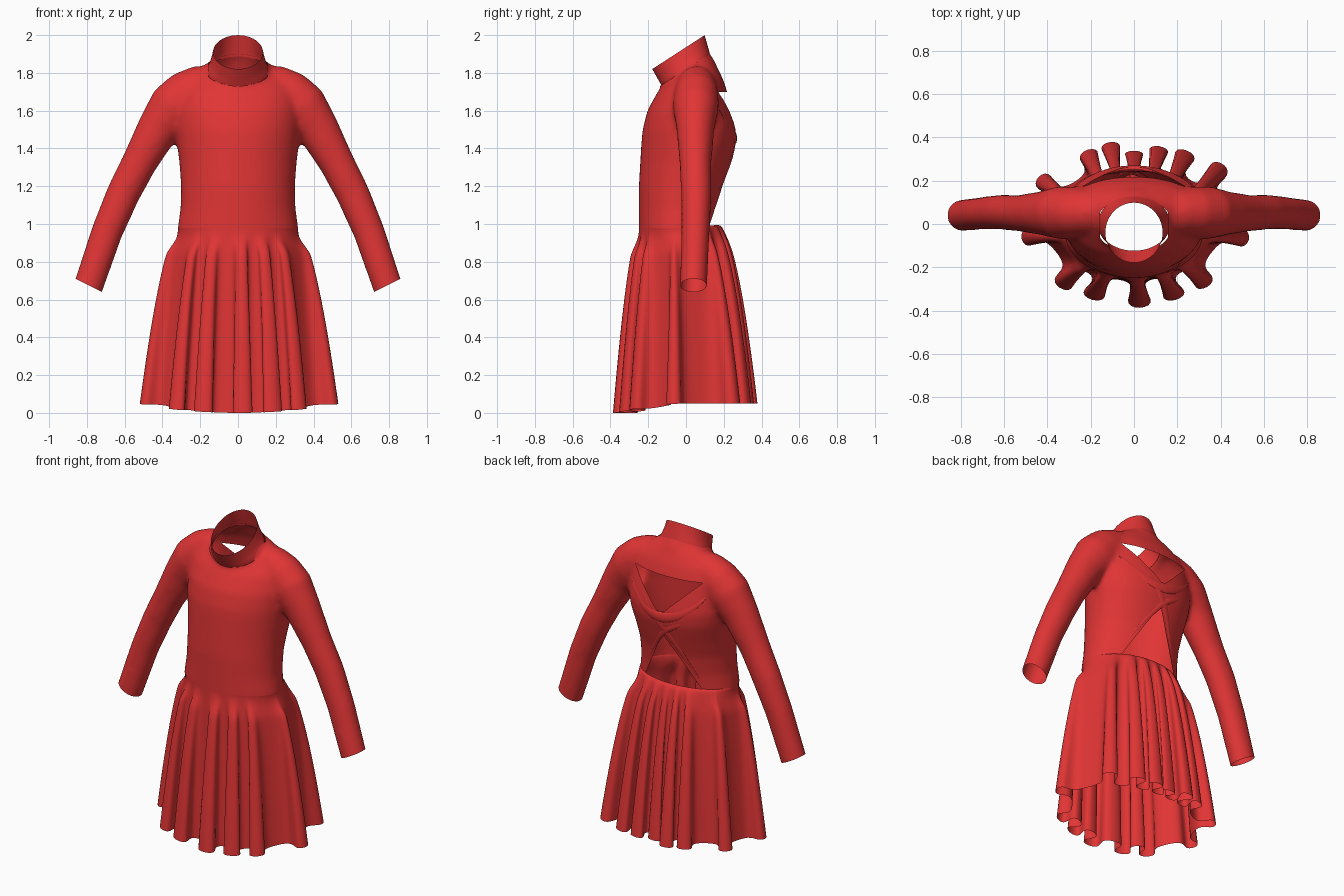
import bpy, bmesh
from math import sin, cos, pi, radians, log2
from mathutils import Vector
from mathutils.bvhtree import BVHTree

if "Cube" in bpy.data.objects:
    bpy.data.objects.remove(bpy.data.objects["Cube"])

red = bpy.data.materials.new("red_cloth")
red.diffuse_color = (0.75, 0.035, 0.035, 1)
red.use_nodes = True
red.node_tree.nodes["Principled BSDF"].inputs["Base Color"].default_value = red.diffuse_color


def make_object(name, bm):
    bmesh.ops.recalc_face_normals(bm, faces=bm.faces)
    for f in bm.faces:
        f.smooth = True
    me = bpy.data.meshes.new(name)
    bm.to_mesh(me)
    me.materials.append(red)
    ob = bpy.data.objects.new(name, me)
    bpy.context.collection.objects.link(ob)
    return ob


def loft(bm, rings, cap=False):
    rows = [[bm.verts.new(p) for p in r] for r in rings]
    n = len(rows[0])
    for a, b in zip(rows, rows[1:]):
        for i in range(n):
            j = (i + 1) % n
            bm.faces.new((a[i], a[j], b[j], b[i]))
    if cap:
        bm.faces.new(rows[0])
        bm.faces.new(rows[-1])


def oval(c, u, v, back=1.0, n=48):
    """Ellipse ring; back < 1 flattens the half along +v."""
    c, u, v = Vector(c), Vector(u), Vector(v)
    ring = []
    for i in range(n):
        s = sin(2 * pi * i / n)
        ring.append(c + u * cos(2 * pi * i / n) + v * (s ** back if s > 0 else s))
    return ring


def tube(bm, path, flat=0.9):
    """Closed tube through (x, y, z, radius) points."""
    pts = [Vector(p[:3]) for p in path]
    rings = []
    for i, p in enumerate(pts):
        t = (pts[min(i + 1, len(pts) - 1)] - pts[max(i - 1, 0)]).normalized()
        u = t.cross(Vector((0, 1, 0))).normalized()
        v = u.cross(t)
        r = path[i][3]
        rings.append(oval(p, u * r, v * r * flat, n=24))
    loft(bm, rings, cap=True)


# Collar frame: tilted forward
across = Vector((0, 0.84, 0.543))
up = Vector((0, -0.543, 0.84))
neck = Vector((0, -0.002, 1.818))

# Torso sections: z, half width, front y, back y, back flatness
torso = [(0.9, 0.325, -0.25, 0.17, 1), (0.98, 0.32, -0.25, 0.17, 1), (1.08, 0.305, -0.25, 0.18, 1),
         (1.2, 0.302, -0.25, 0.2, 0.95), (1.32, 0.31, -0.243, 0.235, 0.85),
         (1.42, 0.322, -0.237, 0.262, 0.75), (1.5, 0.33, -0.23, 0.265, 0.7),
         (1.6, 0.33, -0.205, 0.243, 0.7), (1.7, 0.32, -0.15, 0.218, 0.75), (1.77, 0.28, -0.09, 0.195, 0.85),
         (1.83, 0.2, -0.03, 0.165, 1), (1.87, 0.13, 0.0, 0.14, 1)]
solid = bmesh.new()
loft(solid, [oval((0, (f + b) / 2, z), (w, 0, 0), (0, (b - f) / 2, 0), e) for z, w, f, b, e in torso], True)
loft(solid, [oval(neck + up * h, (0.16, 0, 0), across * 0.154) for h in (-0.06, 0.04)], True)

# Sleeves
arm = [(0.12, 0.055, 1.74, 0.1), (0.2, 0.055, 1.722, 0.12), (0.27, 0.055, 1.685, 0.131),
       (0.34, 0.052, 1.62, 0.136), (0.42, 0.05, 1.51, 0.113), (0.525, 0.05, 1.32, 0.094),
       (0.61, 0.055, 1.155, 0.09), (0.695, 0.05, 0.955, 0.084), (0.79, 0.04, 0.675, 0.08),
       (0.825, 0.038, 0.58, 0.08)]
for s in (1, -1):
    tube(solid, [(x * s, y, z, r) for x, y, z, r in arm])

# Fuse torso and sleeves into one skin
body = make_object("bodice_with_sleeves", solid)
mod = body.modifiers.new("fuse", 'REMESH')
mod.mode = 'VOXEL'
mod.voxel_size = 0.014
bpy.context.view_layer.update()
fused = bpy.data.meshes.new_from_object(body.evaluated_get(bpy.context.evaluated_depsgraph_get()))
body.modifiers.clear()
bm = bmesh.new()
bm.from_mesh(fused)
for _ in range(8):
    bmesh.ops.smooth_vert(bm, verts=bm.verts, factor=0.5, use_axis_x=True, use_axis_y=True, use_axis_z=True)
skin = BVHTree.FromBMesh(bm)


def cut(test, co, no, clear=True):
    faces = [f for f in bm.faces if test(f.calc_center_median())]
    geom = set(faces)
    for f in faces:
        geom.update(f.edges)
        geom.update(f.verts)
    bmesh.ops.bisect_plane(bm, geom=list(geom), dist=1e-5, plane_co=co, plane_no=no, clear_outer=clear)


def remove(test):
    gone = [f for f in bm.faces if test(f.calc_center_median())]
    bmesh.ops.delete(bm, geom=gone, context='FACES')


# Openings: waist, neck, cuffs
cut(lambda c: abs(c.x) < 0.45 and c.z < 1.1, (0, 0, 0.975), (0, 0, -1))
near_neck = lambda c: abs(c.x) < 0.22 and c.z > 1.65
cut(near_neck, neck, up, False)
for s in (1, -1):
    cut(near_neck, (0.156 * s, 0, 0), (s, 0, 0), False)
remove(lambda c: abs(c.x) < 0.156 and c.z > 1.65 and (c - neck).dot(up) > 0)
for s in (1, -1):
    cut(lambda c: c.x * s > 0.6 and c.z < 0.85, (0.79 * s, 0.04, 0.675), (0.45 * s, 0, -0.89))

# Two triangular back openings that leave crossed straps
holes = [((-0.24, 1.7), (0.24, 1.7), (0.0, 1.47)), ((0.2, 0.99), (-0.2, 0.99), (0.0, 1.34))]
for tri in holes:
    sides = []
    for (x0, z0), (x1, z1) in zip(tri, tri[1:] + tri[:1]):
        sides.append((Vector((x0, 0, z0)), Vector((z1 - z0, 0, x0 - x1)).normalized()))
    for co, no in sides:
        cut(lambda c: c.y > 0.04 and abs(c.x) < 0.3, co, no, False)
    mid = Vector((sum(p[0] for p in tri) / 3, 0, sum(p[1] for p in tri) / 3))
    remove(lambda c: c.y > 0.04 and all((c - co).dot(no) * (mid - co).dot(no) > 0 for co, no in sides))
bmesh.ops.delete(bm, geom=[v for v in bm.verts if not v.link_faces], context='VERTS')
for f in bm.faces:
    f.smooth = True
bm.to_mesh(body.data)

# Standing collar
bm = bmesh.new()
loft(bm, [oval(neck.lerp(Vector((0, -0.04, 1.91)), t), (0.166 - 0.034 * max(t, 0) ** 0.6, 0, 0),
               across * (0.153 + 0.012 * t)) for t in (-0.15, 0, 0.2, 0.5, 0.8, 1)])
make_object("collar", bm)

# Soft cloth folds where the back straps cross
folds = {
    "cowl_fold": [(-0.27, 1.62, 0.004), (-0.2, 1.54, 0.022), (-0.1, 1.475, 0.032), (0, 1.445, 0.036),
                  (0.1, 1.465, 0.032), (0.2, 1.54, 0.022), (0.27, 1.62, 0.004)],
    "cross_fold": [(0.2, 1.63, 0.004), (0.13, 1.55, 0.02), (0.05, 1.46, 0.03), (-0.03, 1.37, 0.028),
                   (-0.1, 1.22, 0.014), (-0.2, 1.03, 0.003)],
    "under_fold": [(-0.24, 1.54, 0.003), (-0.14, 1.44, 0.022), (-0.03, 1.39, 0.028), (0.05, 1.29, 0.016),
                   (0.2, 1.03, 0.003)]}
for name, path in folds.items():
    pts = []
    for x, z, r in path:
        hit = skin.ray_cast(Vector((x, 2, z)), Vector((0, -1, 0)))[0]
        pts.append((x, hit.y - 0.003, z, r))
    bm = bmesh.new()
    tube(bm, pts, 0.4)
    ob = make_object(name, bm)
    sub = ob.modifiers.new("soften", 'SUBSURF')
    sub.levels = sub.render_levels = 2

# Skirt with organ-pipe folds: tip angle, fold size
tips = [(-87, 1.05), (-67, 0.95), (-47, 0.95), (-9, 1.05), (38, 1.2), (61, 1.0), (76, 0.9), (90, 0.65),
        (103, 1.05), (116, 0.95), (149, 1.0), (189, 0.95), (227, 1.0), (247, 0.95)]
plan = []  # (angle, bulb shift, fold height) round the hem
for k, (c, size) in enumerate(tips):
    prev = tips[k - 1][0] - (360 if k == 0 else 0)
    nxt = tips[(k + 1) % len(tips)][0] + (360 if k == len(tips) - 1 else 0)
    for i in range(22):
        t = i / 22
        h = (c - prev) / 2 if t < 0.5 else (nxt - c) / 2
        p = max(1, log2(h / 5.5))
        d = abs(2 * t - 1) ** p * h * (-1 if t < 0.5 else 1)
        plan.append((c + d, 3.5 * sin(4 * pi * t), size * (0.5 - 0.5 * cos(2 * pi * t))))
rings = []
rows = 36
for r in range(rows + 1):
    f = (r / rows) ** 1.5
    k = min(1, f / 0.16)
    g = f ** 0.6 * k * k * (3 - 2 * k)
    a = 0.318 + 0.095 * g
    front, back = -0.249 - 0.012 * g, 0.17 + 0.09 * f ** 0.4
    cy, b = (front + back) / 2, (back - front) / 2
    ring = []
    for ang, bulb, lift in plan:
        q = radians(ang + bulb * g)
        n = Vector((cos(q) / a, sin(q) / b, 0)).normalized()
        hem = 0.05 - 0.05 * max(0, -sin(q)) ** 1.5
        top = 0.98 + 0.015 * max(0, sin(q))
        p = Vector((a * cos(q), cy + b * sin(q), top + (hem - top) * f))
        grow = g + (f ** 0.6 - g) * max(0, sin(q)) * 0.8
        ring.append(p + n * 0.12 * grow * lift)
    rings.append(ring)
bm = bmesh.new()
loft(bm, rings)
make_object("skirt", bm)
